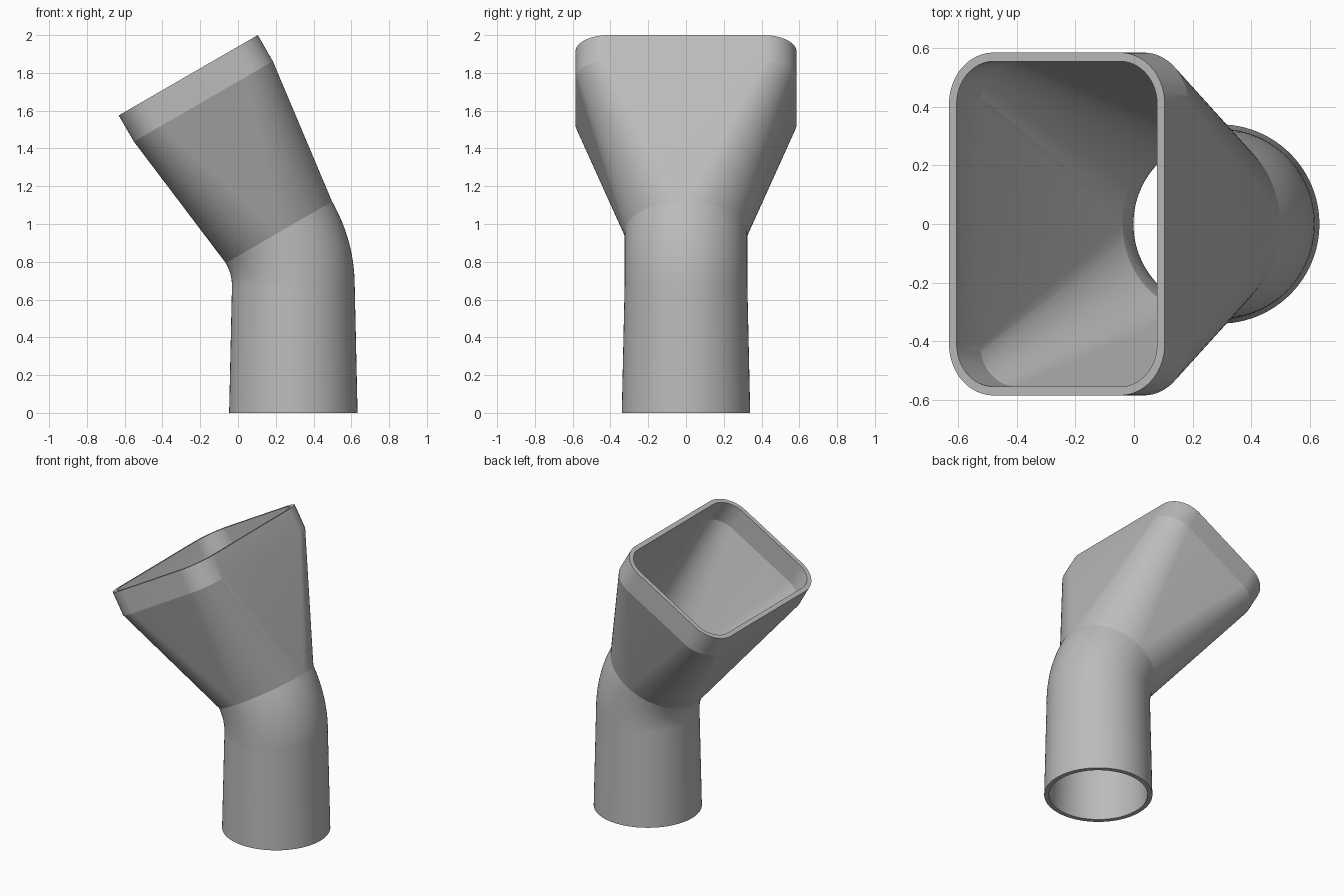
import bpy
import bmesh
from math import sin, cos, pi, radians

cube = bpy.data.objects.get("Cube")
if cube:
    bpy.data.objects.remove(cube, do_unlink=True)

WALL = 0.03
STEPS = 24            # segments per quarter turn
BEND = radians(30)
PIVOT_X, PIVOT_Z, BEND_R = -0.277, 0.671, 0.57
TUBE_X = PIVOT_X + BEND_R

grey = bpy.data.materials.new("plain grey")
grey.use_nodes = True
grey.diffuse_color = (0.5, 0.5, 0.5, 1)
grey.node_tree.nodes["Principled BSDF"].inputs["Base Color"].default_value = (0.5, 0.5, 0.5, 1)


def section(x, z, tilt, radius, a=0.0, b=0.0, inset=0.0):
    """Rounded rectangle: corner arcs centred at (+-a, +-b); a circle when both are zero."""
    points = []
    for quarter, (sx, sy) in enumerate([(1, 1), (-1, 1), (-1, -1), (1, -1)]):
        for i in range(STEPS + 1):
            angle = (quarter + i / STEPS) * pi / 2
            u = sx * a + (radius - inset) * cos(angle)
            v = sy * b + (radius - inset) * sin(angle)
            points.append((x + u * cos(tilt), v, z + u * sin(tilt)))
    return points


def skin(name, chains):
    """Bridge each chain of sections into one surface."""
    bm = bmesh.new()
    for chain in chains:
        rings = [[bm.verts.new(p) for p in ring] for ring in chain]
        for low, high in zip(rings, rings[1:]):
            n = len(low)
            for i in range(n):
                j = (i + 1) % n
                bm.faces.new((low[i], low[j], high[j], high[i]))
    bmesh.ops.remove_doubles(bm, verts=bm.verts, dist=1e-5)
    mesh = bpy.data.meshes.new(name)
    bm.to_mesh(mesh)
    bm.free()
    mesh.materials.append(grey)
    obj = bpy.data.objects.new(name, mesh)
    bpy.context.collection.objects.link(obj)
    bpy.ops.object.select_all(action='DESELECT')
    obj.select_set(True)
    bpy.context.view_layer.objects.active = obj
    bpy.ops.object.shade_smooth_by_angle(angle=radians(10))
    return obj


def walls(stations):
    """Outer sections, and the matching inner sections in reverse order."""
    outer = [section(*s) for s in stations]
    inner = [section(*s, inset=WALL) for s in reversed(stations)]
    return outer, inner


# Slightly tapered hose tube, with its bottom rim
outer, inner = walls([(TUBE_X, 0, 0, 0.34), (TUBE_X, PIVOT_Z, 0, 0.325)])
skin("hose_tube", [inner + outer])

# Elbow
stations = []
for i in range(13):
    t = BEND * i / 12
    stations.append((PIVOT_X + BEND_R * cos(t), PIVOT_Z + BEND_R * sin(t), t, 0.325))
outer, inner = walls(stations)
skin("elbow", [outer, inner])

# Funnel from circle to rounded rectangle, with a straight collar and open rim
end_x, end_z = stations[-1][:2]


def along(distance, *shape):
    return (end_x - distance * sin(BEND), end_z + distance * cos(BEND), BEND, *shape)


mouth = (0.175, 0.25, 0.41)
outer, inner = walls([along(0, 0.325), along(0.8, *mouth), along(0.96, *mouth)])
skin("funnel", [outer + inner])
